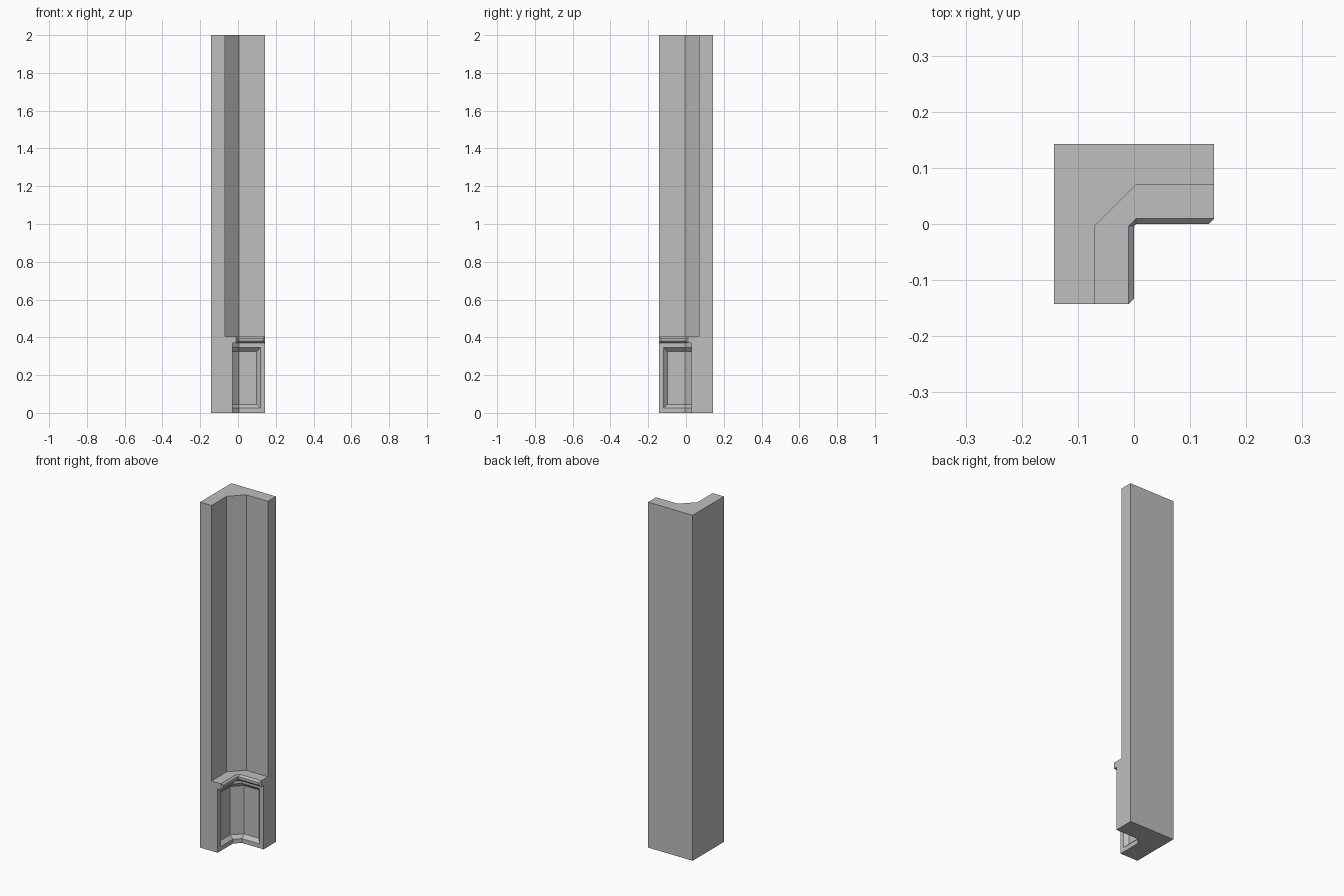
import bpy
import bmesh

cube = bpy.data.objects.get("Cube")
if cube:
    bpy.data.objects.remove(cube, do_unlink=True)

HALF = 0.143      # half the length of each wall, in plan
CHAMFER = -0.004  # where the inside corner cut begins
HEIGHT = 2.0

grey = bpy.data.materials.new("plain_grey")
grey.use_nodes = True
grey.diffuse_color = (0.52, 0.52, 0.52, 1)
grey.node_tree.nodes["Principled BSDF"].inputs["Base Color"].default_value = grey.diffuse_color

bm = bmesh.new()


def station(face, z, end):
    """Inside line of the corner: face position, height, and inset at both ends."""
    plan = [(face, -HALF + end), (face, CHAMFER), (-CHAMFER, -face), (HALF - end, -face)]
    return [bm.verts.new((x, y, z)) for x, y in plan]


# Inside profile from floor to top
profile = [
    # base with a sunken panel
    (-0.03, 0.0, 0), (-0.03, 0.025, 0.025), (-0.05, 0.045, 0.045),
    (-0.05, 0.325, 0.045), (-0.03, 0.345, 0.025), (-0.03, 0.37, 0),
    # ledge with a bevelled rim
    (-0.01, 0.37, 0), (0.0, 0.38, 0.01), (0.0, 0.395, 0.01), (-0.01, 0.405, 0),
    # upper wall
    (-0.07, 0.405, 0), (-0.07, HEIGHT, 0),
]
rows = [station(*p) for p in profile]
for low, high in zip(rows, rows[1:]):
    for i in range(3):
        bm.faces.new((low[i], low[i + 1], high[i + 1], high[i]))

# Outside corners at the bottom and top
corners = [(-HALF, -HALF), (-HALF, HALF), (HALF, HALF)]
bottom, top = ([bm.verts.new((x, y, z)) for x, y in corners] for z in (0, HEIGHT))
bm.faces.new(rows[0] + bottom[::-1])
bm.faces.new(rows[-1] + top[::-1])
for i in range(2):
    bm.faces.new((bottom[i], bottom[i + 1], top[i + 1], top[i]))

# Panel frame sides, ledge ends and flat wall ends
for end, outer in ((0, 0), (3, 2)):
    for ring in ((0, 1, 4, 5), (1, 2, 3, 4), (6, 7, 8, 9)):
        bm.faces.new([rows[r][end] for r in ring])
    bm.faces.new([rows[r][end] for r in (0, 5, 6, 9, 10, 11)] + [top[outer], bottom[outer]])

bmesh.ops.recalc_face_normals(bm, faces=bm.faces)
mesh = bpy.data.meshes.new("corner_wall")
bm.to_mesh(mesh)
bm.free()
mesh.materials.append(grey)
wall = bpy.data.objects.new("corner_wall", mesh)
bpy.context.collection.objects.link(wall)
